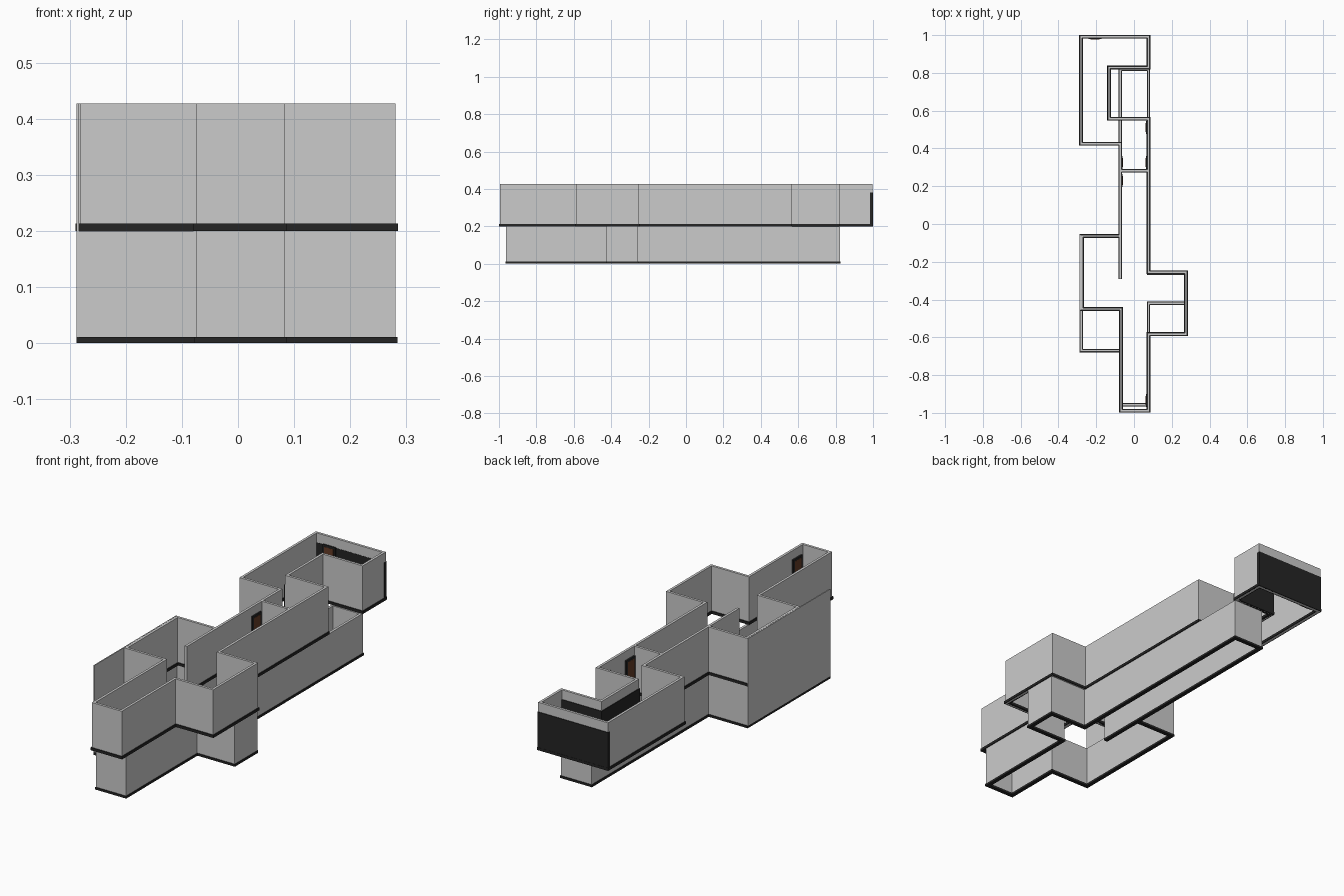
import bpy, bmesh
from mathutils import Vector

if "Cube" in bpy.data.objects:
    bpy.data.objects.remove(bpy.data.objects["Cube"])


def material(name, color):
    m = bpy.data.materials.new(name)
    m.diffuse_color = color
    m.use_nodes = True
    m.node_tree.nodes["Principled BSDF"].inputs["Base Color"].default_value = m.diffuse_color
    return m


DARK = material("dark_trim", (0.018, 0.018, 0.018, 1))
BROWN = material("door_brown", (0.13, 0.045, 0.02, 1))


def finish(name, bm, mat=None):
    bmesh.ops.recalc_face_normals(bm, faces=bm.faces)
    me = bpy.data.meshes.new(name)
    bm.to_mesh(me)
    bm.free()
    ob = bpy.data.objects.new(name, me)
    bpy.context.collection.objects.link(ob)
    if mat:
        me.materials.append(mat)
    return ob


def wall(name, pts, half, z0, z1, mat=None):
    """Mitred wall of constant thickness along an open plan polyline."""
    p = [Vector(q) for q in pts]
    n = [Vector((-(b - a).y, (b - a).x)).normalized() for a, b in zip(p, p[1:])]
    bm = bmesh.new()
    rings = []
    for i, q in enumerate(p):
        a, b = n[max(i - 1, 0)], n[min(i, len(n) - 1)]
        off = (a + b) / (1 + a.dot(b)) * half
        rings.append([bm.verts.new((*(q + off * s), z))
                      for s, z in ((-1, z0), (1, z0), (1, z1), (-1, z1))])
    for r, t in zip(rings, rings[1:]):
        for k in range(4):
            j = (k + 1) % 4
            bm.faces.new((r[k], r[j], t[j], t[k]))
    bm.faces.new(rings[0])
    bm.faces.new(rings[-1])
    return finish(name, bm, mat)


def box(name, x0, x1, y0, y1, z0, z1, mat=None):
    bm = bmesh.new()
    bmesh.ops.create_cube(bm, size=1)
    for v in bm.verts:
        v.co = ((x0 + x1) / 2 + v.co.x * (x1 - x0),
                (y0 + y1) / 2 + v.co.y * (y1 - y0),
                (z0 + z1) / 2 + v.co.z * (z1 - z0))
    return finish(name, bm, mat)


T, MID, TOP, BAND = 0.006, 0.2, 0.427, 0.382

# Lower storey plan: corridor with a left room and a right alcove
lower = [(-.073, -.29), (-.073, .818), (.077, .818), (.077, -.262), (.275, -.262),
         (.275, -.42), (.077, -.42), (.077, -.957), (-.069, -.957), (-.069, -.67),
         (-.279, -.67), (-.279, -.063), (-.073, -.063)]
wall("lower_walls", lower, T, 0.01, MID, None)
wall("lower_baseboard", lower, T + .003, 0, 0.011, DARK)

# Upper storey plan: corridor, rooms and an end room wrapping a recess
upper = [(-.073, -.29), (-.073, .425), (-.28, .425), (-.28, .991), (.077, .991),
         (.077, .828), (-.132, .828), (-.132, .557), (.077, .557), (.077, -.256),
         (.275, -.256), (.275, -.583), (.077, -.583), (.077, -.989), (-.069, -.989),
         (-.069, -.45), (-.276, -.45), (-.276, -.063), (-.073, -.063)]
wall("upper_walls", upper, T, MID, TOP)
wall("upper_baseboard", upper, T + .004, MID, MID + .013, DARK)

# Full-height outer sheet on the left, cross wall in the corridor
box("left_outer_wall", -.288, -.283, -.677, -.056, 0.011, TOP)
box("cross_wall", -.073, .077, .276, .288, MID, TOP)
box("cross_wall_baseboard", -.073, .077, .272, .292, MID, MID + .013, DARK)

# Dark panelling of the end room
box("end_wall_panel", -.287, .084, .984, 1.0, MID, BAND, DARK)
box("recess_back_panel", -.14, .071, .833, .837, MID, BAND, DARK)
box("recess_side_panel", -.141, -.137, .55, .837, MID, BAND, DARK)

# Doors: dark frame with a brown leaf
for i, (x, y) in enumerate([(.067, .51), (.067, .325), (.067, -.935),
                            (-.064, .325), (-.064, .23)]):
    box(f"door_frame_{i}", x - .004, x + .004, y - .034, y + .034, MID, .385, DARK)
    box(f"door_leaf_{i}", x - .005, x + .005, y - .024, y + .024, MID, .375, BROWN)
box("end_door_frame", -.24, -.172, .979, .985, MID, .385, DARK)
box("end_door_leaf", -.23, -.182, .978, .986, MID, .375, BROWN)
